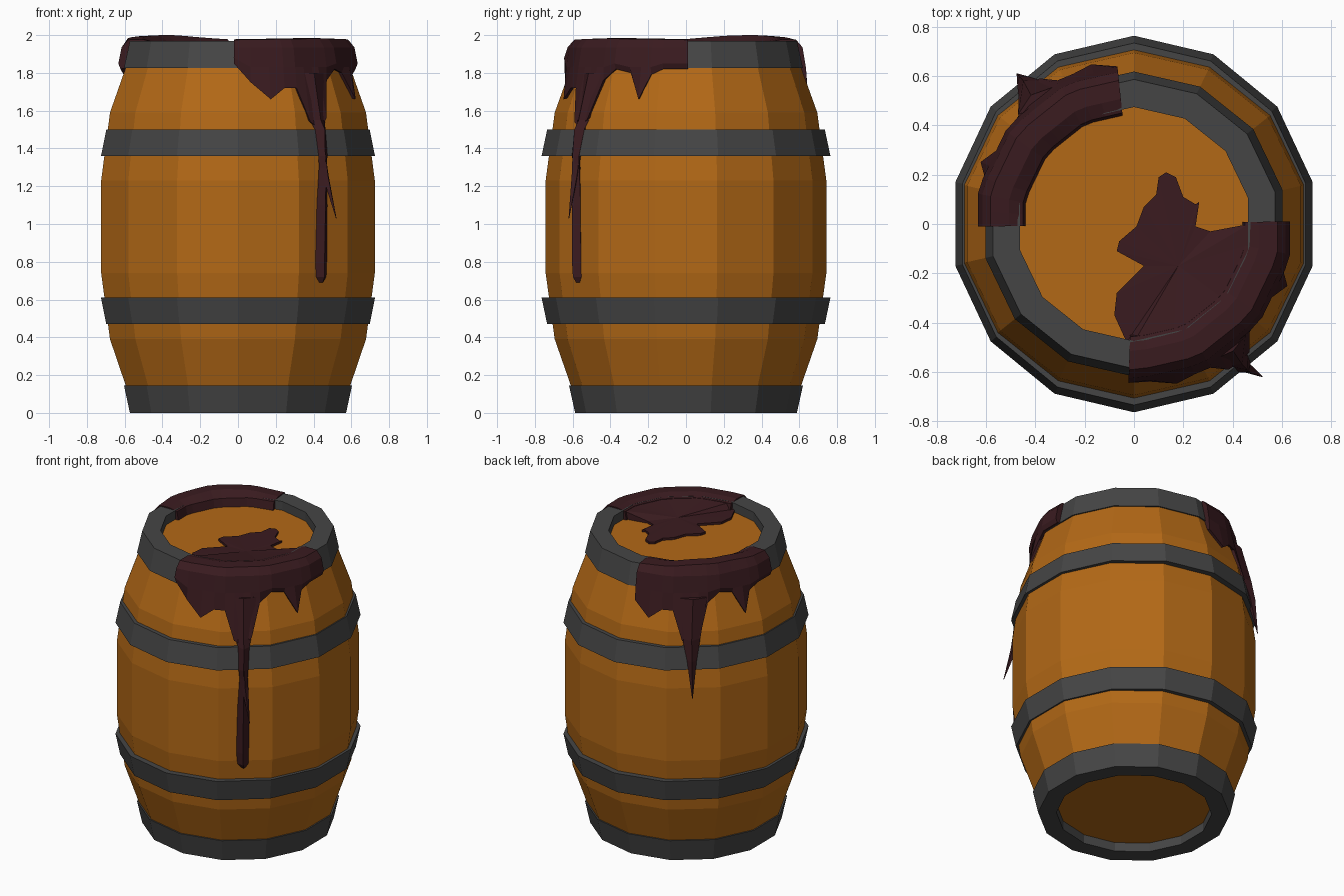
import bpy, bmesh, math
from mathutils import Vector

if "Cube" in bpy.data.objects:
    bpy.data.objects.remove(bpy.data.objects["Cube"])

N = 14


def material(name, rgb):
    m = bpy.data.materials.new(name)
    m.diffuse_color = (*rgb, 1)
    m.use_nodes = True
    m.node_tree.nodes["Principled BSDF"].inputs["Base Color"].default_value = m.diffuse_color
    return m


WOOD = material("wood", (0.45, 0.14, 0.008))
IRON = material("iron", (0.06, 0.06, 0.06))
GOO = material("goo", (0.042, 0.011, 0.014))


def make(name, verts, faces, mat):
    me = bpy.data.meshes.new(name)
    me.from_pydata(verts, [], faces)
    bm = bmesh.new()
    bm.from_mesh(me)
    bmesh.ops.recalc_face_normals(bm, faces=bm.faces)
    bm.to_mesh(me)
    bm.free()
    me.materials.append(mat)
    ob = bpy.data.objects.new(name, me)
    bpy.context.collection.objects.link(ob)
    return ob


def polar(r, deg, z):
    a = math.radians(deg)
    return (r * math.cos(a), r * math.sin(a), z)


def lathe(name, profile, mat, closed, sx=1.0):
    """14-sided turned shape; closed profiles make rings, open ones get end caps."""
    k = len(profile)
    verts = []
    for i in range(N):
        for r, z in profile:
            x, y, z = polar(r, 90 + 360 * i / N, z)
            verts.append((x * sx, y, z))
    faces = []
    for i in range(N):
        j = (i + 1) % N
        for p in range(k if closed else k - 1):
            q = (p + 1) % k
            faces.append((i * k + p, j * k + p, j * k + q, i * k + q))
    if not closed:
        faces += [[i * k for i in range(N)], [i * k + k - 1 for i in range(N)]]
    return make(name, verts, faces, mat)


# wooden barrel body, ends recessed inside the end hoops
BODY = [(0.58, 0.06), (0.695, 0.39), (0.743, 0.74),
        (0.743, 1.23), (0.695, 1.59), (0.58, 1.91)]
lathe("barrel_body", BODY, WOOD, False)

# end hoops with rims, and the two middle hoops
RIM = [(0.475, 1.90), (0.475, 1.97), (0.587, 1.97), (0.619, 1.825), (0.57, 1.825)]
BAND = [(0.68, 1.36), (0.7646, 1.36), (0.735, 1.50), (0.66, 1.50)]
for pos, f in (("upper", lambda z: z), ("lower", lambda z: 1.97 - z)):
    lathe(pos + "_end_hoop", [(r, f(z)) for r, z in RIM], IRON, True)
    lathe(pos + "_middle_hoop", [(r, f(z)) for r, z in BAND], IRON, True, 0.973)


def facet(deg):
    """Radius factor of the 14-gon at an angle."""
    step = 360 / N
    return math.cos(math.pi / N) / math.cos(math.radians((deg - 90) % step - step / 2))


def surface(z):
    for (r0, z0), (r1, z1) in zip(BODY, BODY[1:]):
        if z0 <= z <= z1:
            return max(r0 + (r1 - r0) * (z - z0) / (z1 - z0),
                       0.62 if z > 1.8 else 0)
    return 0.6


def spill(name, columns, bump):
    """Goo draped over the rim; each column is (angle, bottom height)."""
    verts, faces = [], []
    n = len(columns)
    for i, (a, zb) in enumerate(columns):
        h = bump * math.sin(math.pi * i / (n - 1))
        zm = max(zb + 0.03, 1.83)
        rows = [(0.45, 1.905), (0.462, 1.965), (0.52, 1.978 + h), (0.597, 1.975 + h),
                (0.632, 1.935), (0.65, zm), (surface(zb) + 0.018, zb),
                (surface(zb) - 0.04, zb + 0.015), (0.55, 1.88)]
        k = len(rows)
        verts += [polar(r * facet(a), a, z) for r, z in rows]
    for i in range(n - 1):
        for p in range(k):
            q = (p + 1) % k
            faces.append((i * k + p, i * k + k + p, i * k + k + q, i * k + q))
    faces += [list(range(k)), list(range((n - 1) * k, n * k))]
    make(name, verts, faces, GOO)


FRONT = [(-92, 1.85), (-84, 1.75), (-75, 1.66), (-68, 1.72), (-62, 1.72), (-57, 1.54),
         (-52, 1.50), (-48, 1.56), (-43, 1.76), (-36, 1.82), (-28, 1.80), (-22, 1.66),
         (-17, 1.79), (-11, 1.82), (-5, 1.82), (1, 1.82)]
spill("front_spill", FRONT, 0.006)
spill("back_spill", [(a + 180, z) for a, z in FRONT[1:]], 0.022)


def drip(name, deg, rows):
    """Diamond-section run of goo; rows are (x, y, z, half width, depth)."""
    out = Vector(polar(1, deg, 0))
    side = Vector((-out.y, out.x, 0))
    verts, faces = [], []
    for x, y, z, w, d in rows:
        c = Vector((x, y, z))
        verts += [c + side * w, c + out * d, c - side * w, c - out * d]
    for i in range(len(rows) - 1):
        for p in range(4):
            q = (p + 1) % 4
            faces.append((i * 4 + p, i * 4 + q, i * 4 + 4 + q, i * 4 + 4 + p))
    e = 4 * len(rows)
    faces += [(0, 1, 2, 3), (e - 4, e - 3, e - 2, e - 1)]
    make(name, verts, faces, GOO)


# long front run, and the pointed tips standing off front and back
drip("long_drip", -52, [
    (0.39, -0.50, 1.80, 0.08, 0.02), (0.42, -0.545, 1.55, 0.05, 0.03),
    (0.435, -0.56, 1.50, 0.035, 0.04), (0.45, -0.585, 1.36, 0.03, 0.02),
    (0.448, -0.58, 1.30, 0.025, 0.03), (0.445, -0.58, 1.10, 0.035, 0.03),
    (0.44, -0.58, 0.80, 0.038, 0.03), (0.44, -0.575, 0.72, 0.034, 0.03),
    (0.44, -0.57, 0.69, 0.012, 0.015)])
drip("front_tip", -52, [(0.44, -0.57, 1.42, 0.02, 0.03), (0.465, -0.59, 1.25, 0.02, 0.02),
                        (0.52, -0.62, 1.03, 0.002, 0.002)])
drip("back_tip", 128, [(-0.40, 0.50, 1.80, 0.09, 0.03), (-0.425, 0.55, 1.55, 0.055, 0.04),
                       (-0.45, 0.58, 1.42, 0.03, 0.025), (-0.475, 0.61, 1.18, 0.002, 0.002)])

# puddle on the lid, joined to the front spill
EDGE = [(-0.03, -0.48), (-0.08, -0.37), (-0.07, -0.28), (0.04, -0.17), (-0.07, -0.11),
        (-0.06, -0.07), (0.01, -0.01), (0.04, 0.07), (0.09, 0.12), (0.10, 0.19), (0.13, 0.21),
        (0.17, 0.19), (0.20, 0.11), (0.25, 0.08), (0.265, 0.09), (0.25, -0.01), (0.31, -0.03)]
ARC = [polar(0.48 * facet(a), a, 0)[:2] for a in range(0, -92, -10)]
m = len(EDGE) + len(ARC)
verts = [(x, y, 1.905) for x, y in EDGE + ARC]
verts += [(x, y, 1.925) for x, y in EDGE] + [(x, y, 1.965) for x, y in ARC]
verts += [(0.18, -0.17, 1.93), (0.18, -0.17, 1.905)]
faces = []
for i in range(m):
    j = (i + 1) % m
    faces += [(i, j, m + j, m + i), (m + i, m + j, 2 * m), (j, i, 2 * m + 1)]
make("lid_puddle", verts, faces, GOO)
